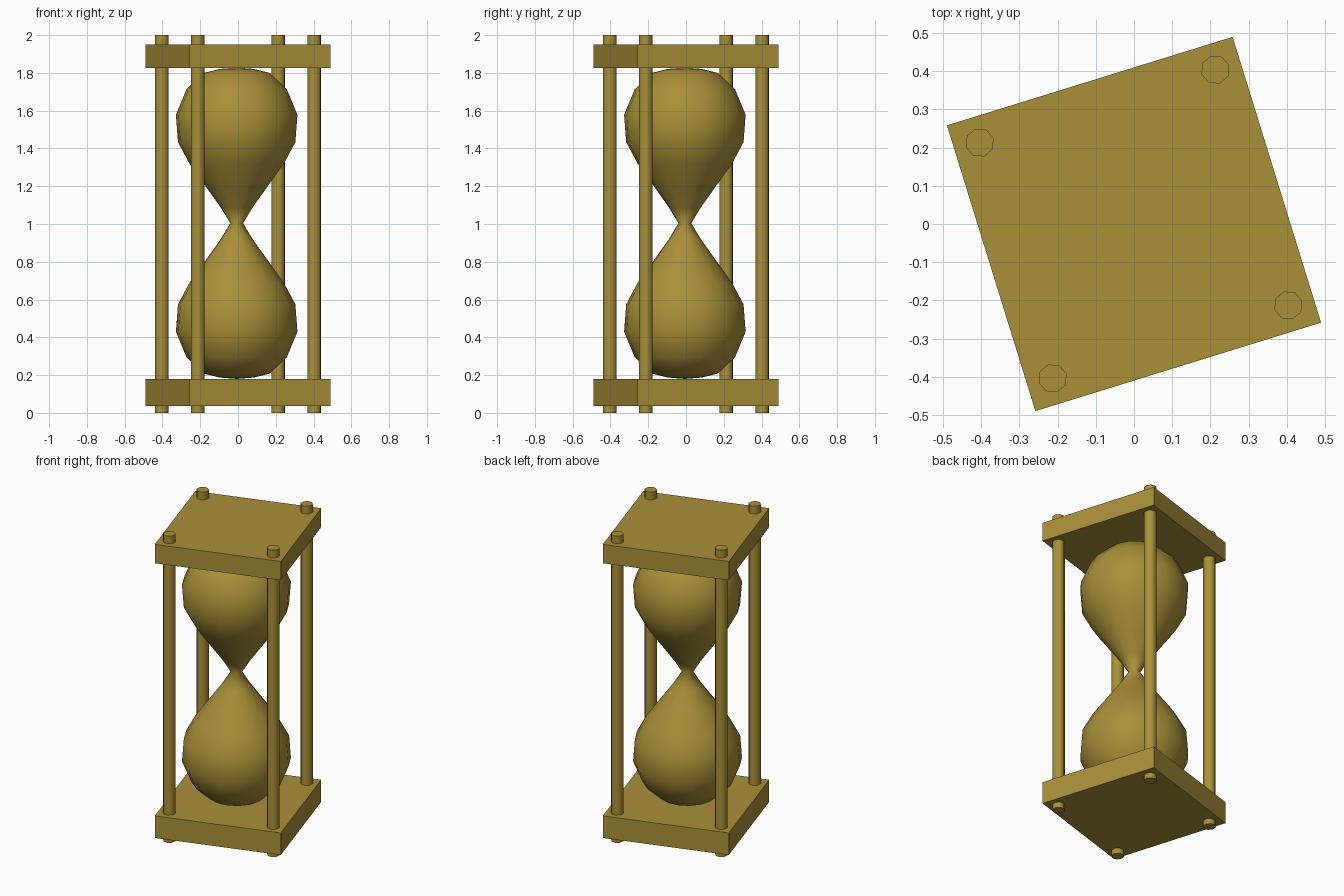
import bpy, bmesh, math

if "Cube" in bpy.data.objects:
    bpy.data.objects.remove(bpy.data.objects["Cube"])

ANGLE = math.radians(17.2)

brass = bpy.data.materials.new("brass")
brass.diffuse_color = (0.40, 0.28, 0.04, 1)
brass.use_nodes = True
brass.node_tree.nodes["Principled BSDF"].inputs["Base Color"].default_value = brass.diffuse_color


def finish(obj, name, smooth_angle):
    obj.name = name
    obj.data.materials.append(brass)
    bpy.ops.object.select_all(action='DESELECT')
    obj.select_set(True)
    bpy.context.view_layer.objects.active = obj
    bpy.ops.object.shade_smooth_by_angle(angle=math.radians(smooth_angle))


def plate(name, z0, z1, side=0.782):
    bpy.ops.mesh.primitive_cube_add(size=1, location=(0, 0, (z0 + z1) / 2),
                                    rotation=(0, 0, ANGLE))
    obj = bpy.context.object
    obj.scale = (side, side, z1 - z0)
    finish(obj, name, 30)


def lathe(name, profile, centre, sides):
    """Revolve (radius, z) points; zero radius makes a pole."""
    bm = bmesh.new()
    verts = [bm.verts.new((r, 0, z)) for r, z in profile]
    edges = [bm.edges.new(pair) for pair in zip(verts, verts[1:])]
    bmesh.ops.spin(bm, geom=verts + edges, cent=(0, 0, 0), axis=(0, 0, 1),
                   angle=math.tau, steps=sides)
    bmesh.ops.remove_doubles(bm, verts=bm.verts, dist=0.0005)
    bmesh.ops.recalc_face_normals(bm, faces=bm.faces)
    mesh = bpy.data.meshes.new(name)
    bm.to_mesh(mesh)
    bm.free()
    obj = bpy.data.objects.new(name, mesh)
    bpy.context.collection.objects.link(obj)
    obj.location = centre
    obj.rotation_euler.z = ANGLE
    finish(obj, name, 80)


# End plates
plate("bottom_plate", 0.036, 0.18)
plate("top_plate", 1.827, 1.95)

# Four corner rods passing through both plates
for i in range(4):
    a = ANGLE + math.pi / 4 + i * math.pi / 2
    bpy.ops.mesh.primitive_cylinder_add(
        vertices=8, radius=0.038, depth=2,
        location=(0.456 * math.cos(a), 0.456 * math.sin(a), 1),
        rotation=(0, 0, ANGLE))
    finish(bpy.context.object, f"corner_rod_{i + 1}", 50)

# Double bulb, mirrored about the neck
half = [(0, 0.18), (0.09, 0.187), (0.175, 0.208), (0.267, 0.295),
        (0.323, 0.43), (0.312, 0.575), (0.25, 0.69), (0.16, 0.815),
        (0.085, 0.92)]
neck = 1.004
profile = half + [(0.034, neck)] + [(r, 2 * neck - z) for r, z in reversed(half)]
lathe("glass_bulbs", profile, (-0.007, -0.006, 0), 16)
